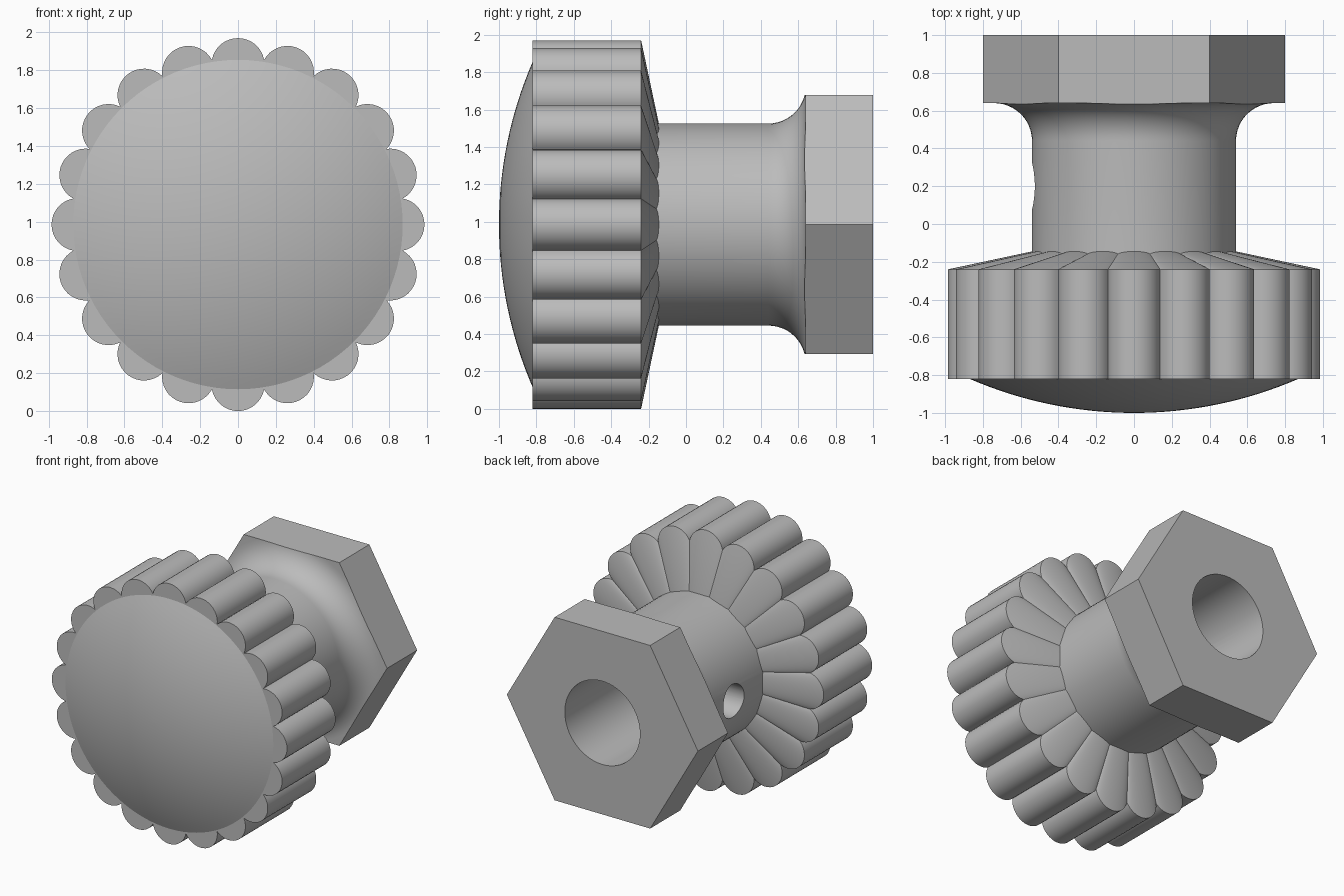
import bpy, bmesh
from math import sin, cos, pi, sqrt, asin, atan2, radians
from mathutils import Matrix

cube = bpy.data.objects.get("Cube")
if cube:
    bpy.data.objects.remove(cube)

AXIS_Z = 0.985      # height of the knob's axis, which runs along y
LOBES = 20
LOBE_R = 0.14
LOBE_C = 0.845

grey = bpy.data.materials.new("plain grey")
grey.use_nodes = True
colour = (0.5, 0.5, 0.5, 1)
grey.diffuse_color = colour
grey.node_tree.nodes["Principled BSDF"].inputs["Base Color"].default_value = colour


def loft(name, rings):
    """Closed solid through rings of (x, y, z) points of equal count."""
    bm = bmesh.new()
    loops = [[bm.verts.new(p) for p in ring] for ring in rings]
    for a, b in zip(loops, loops[1:]):
        for i in range(len(a)):
            j = (i + 1) % len(a)
            bm.faces.new((a[i], a[j], b[j], b[i]))
    bm.faces.new(loops[0])
    bm.faces.new(loops[-1])
    bmesh.ops.recalc_face_normals(bm, faces=bm.faces)
    mesh = bpy.data.meshes.new(name)
    bm.to_mesh(mesh)
    bm.free()
    mesh.materials.append(grey)
    obj = bpy.data.objects.new(name, mesh)
    bpy.context.collection.objects.link(obj)
    obj.location.z = AXIS_Z
    return obj


def lathe(name, profile, sides=96):
    """Revolve (radius, y) pairs around the y axis."""
    return loft(name, [[(r * cos(2 * pi * i / sides), y, r * sin(2 * pi * i / sides))
                        for i in range(sides)] for r, y in profile])


def activate(obj):
    bpy.ops.object.select_all(action='DESELECT')
    obj.select_set(True)
    bpy.context.view_layer.objects.active = obj


def cut(obj, tool, operation):
    activate(obj)
    mod = obj.modifiers.new("cut", 'BOOLEAN')
    mod.operation = operation
    mod.solver = 'EXACT'
    mod.object = tool
    bpy.ops.object.modifier_apply(modifier=mod.name)
    bpy.data.objects.remove(tool)


def smooth(obj, angle=25):
    activate(obj)
    bpy.ops.object.shade_smooth_by_angle(angle=radians(angle))


# Fluted grip: scalloped outline, extruded and then scaled in towards the neck
step = pi / LOBES
cusp = LOBE_C * cos(step) + sqrt(LOBE_R**2 - (LOBE_C * sin(step))**2)
spread = atan2(cusp * sin(step), cusp * cos(step) - LOBE_C)
outline = []
SEG = 16
for n in range(LOBES):
    turn = 2 * step * n
    for s in range(SEG):
        a = spread * (2 * s / SEG - 1)
        u, v = LOBE_C + LOBE_R * cos(a), LOBE_R * sin(a)
        outline.append((u * cos(turn) - v * sin(turn), u * sin(turn) + v * cos(turn)))
grip = loft("fluted_grip", [[(x * k, y, z * k) for x, z in outline]
                            for k, y in ((1, -0.82), (1, -0.24), (0.5, -0.135))])
smooth(grip)

# Shallow domed cap on the front
DOME_R, DOME_H = 0.87, 0.18
ball = (DOME_R**2 + DOME_H**2) / (2 * DOME_H)
half = asin(DOME_R / ball)
dome = lathe("front_dome", [(ball * sin(half * t / 16), -1 + ball * (1 - cos(half * t / 16)))
                            for t in (0.05, *range(1, 17))])
smooth(dome)

# Neck with a flared fillet, trimmed by the hexagon so the flare dies into the flats
flare = [(0.74 - 0.2 * cos(a), 0.44 + 0.2 * sin(a))
         for a in (pi / 2 * i / 12 for i in range(13))]
neck = lathe("neck_and_hex_nut", [(0.54, -0.3)] + flare + [(0.95, 0.64), (0.95, 1)])
hexagon = lathe("hex_trim", [(0.8, -0.5), (0.8, 1.0)], 6)
hexagon.scale.y = 1.0
neck.data.transform(Matrix.Translation((0, 0, 0)))
for v in neck.data.vertices:
    if v.co.y > 0.99:
        v.co.y = 1.1
cut(neck, hexagon, 'INTERSECT')

# Blind bore from the back and set-screw hole on one side
cut(neck, lathe("bore_cutter", [(0.315, -0.1), (0.315, 1.2)], 64), 'DIFFERENCE')
screw = lathe("screw_hole_cutter", [(0.125, 0), (0.125, 0.8)], 48)
screw.data.transform(Matrix.Translation((0, 0.2, 0)) @ Matrix.Rotation(pi / 2, 4, 'Z'))
cut(neck, screw, 'DIFFERENCE')
smooth(neck)
